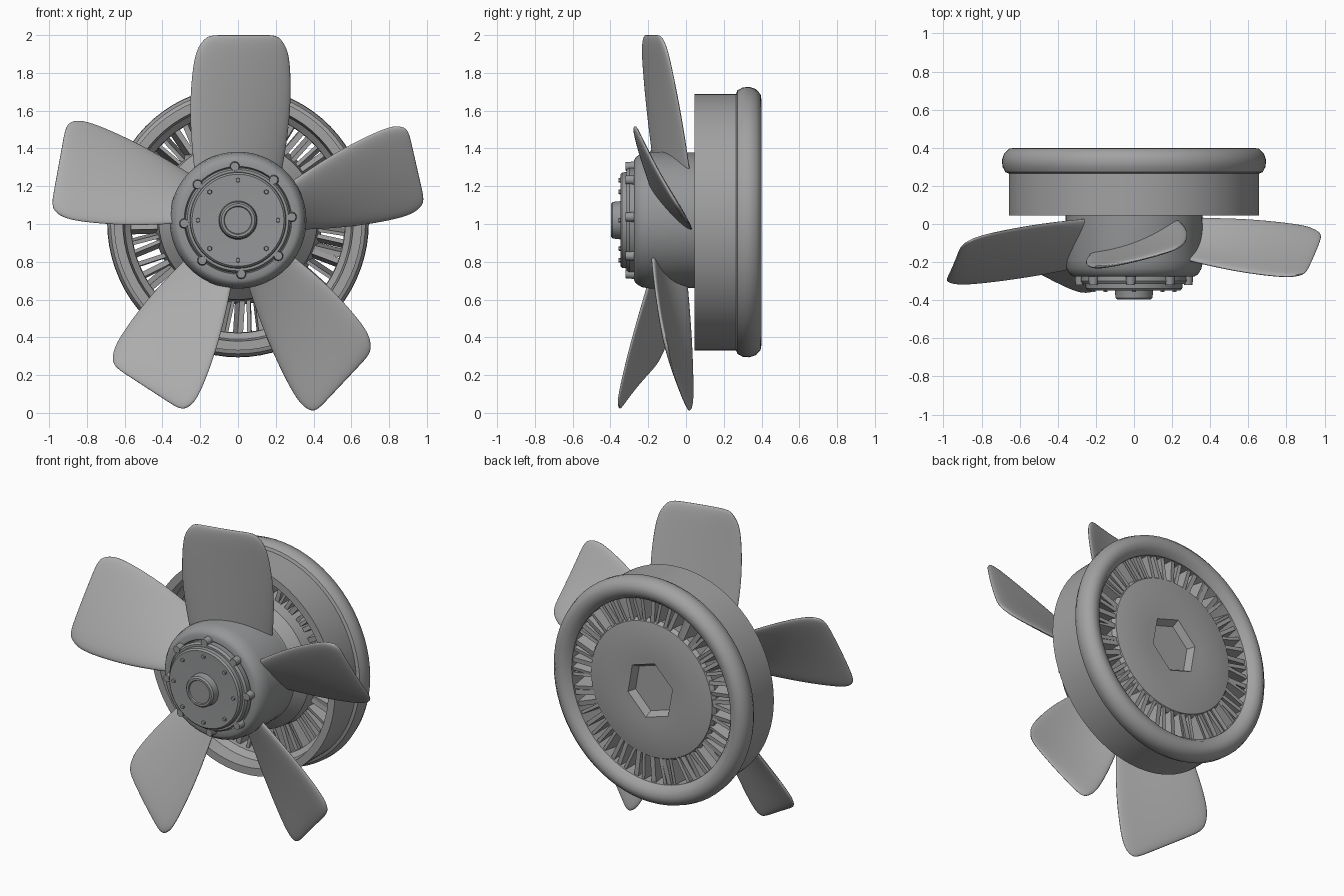
import bpy, bmesh, math, random
from mathutils import Vector, Matrix

if "Cube" in bpy.data.objects:
    bpy.data.objects.remove(bpy.data.objects["Cube"])

random.seed(4)
CZ = 1.02  # height of the fan axis


def metal(name, r, g, b):
    m = bpy.data.materials.new(name)
    m.diffuse_color = (r, g, b, 1)
    m.use_nodes = True
    m.node_tree.nodes["Principled BSDF"].inputs["Base Color"].default_value = m.diffuse_color
    return m


DARK = metal("dark_metal", 0.30, 0.305, 0.31)
MID = metal("mid_metal", 0.36, 0.36, 0.365)
BLADE = metal("blade_metal", 0.42, 0.42, 0.42)


def finish(name, bm, mat, smooth=35, loc=(0, 0, CZ)):
    bmesh.ops.remove_doubles(bm, verts=bm.verts, dist=1e-5)
    bmesh.ops.recalc_face_normals(bm, faces=bm.faces)
    me = bpy.data.meshes.new(name)
    bm.to_mesh(me)
    bm.free()
    me.materials.append(mat)
    ob = bpy.data.objects.new(name, me)
    ob.location = loc
    bpy.context.collection.objects.link(ob)
    bpy.ops.object.select_all(action='DESELECT')
    bpy.context.view_layer.objects.active = ob
    ob.select_set(True)
    if smooth:
        bpy.ops.object.shade_smooth_by_angle(angle=math.radians(smooth))
    return ob


def lathe(name, prof, mat, segs=72, closed=False, zscale=1.0, **kw):
    """Revolve (radius, y) points about the fan axis."""
    bm = bmesh.new()
    rings = []
    for i in range(segs):
        a = 2 * math.pi * i / segs
        rings.append([bm.verts.new((r * math.cos(a), y, r * math.sin(a) * zscale)) for r, y in prof])
    n = len(prof)
    for i in range(segs):
        a, b = rings[i], rings[(i + 1) % segs]
        for j in range(n if closed else n - 1):
            k = (j + 1) % n
            bm.faces.new((a[j], a[k], b[k], b[j]))
    bmesh.ops.dissolve_degenerate(bm, dist=1e-6, edges=bm.edges)
    return finish(name, bm, mat, **kw)


def studs(name, count, radius, y, size, depth, sides, phase=0.0):
    """Circle of short pegs facing forward."""
    bm = bmesh.new()
    for i in range(count):
        a = phase + 2 * math.pi * i / count
        m = Matrix.Translation((radius * math.cos(a), y, radius * math.sin(a))) @ Matrix.Rotation(math.pi / 2, 4, 'X')
        bmesh.ops.create_cone(bm, cap_ends=True, segments=sides, radius1=size, radius2=size * 0.8,
                              depth=depth, matrix=m)
    return finish(name, bm, DARK)


# Outer shroud with rolled rear lip
lathe("shroud", [(0.61, 0.045), (0.657, 0.045), (0.657, 0.265), (0.675, 0.272), (0.69, 0.30),
                 (0.693, 0.335), (0.682, 0.37), (0.655, 0.395), (0.625, 0.40), (0.59, 0.388),
                 (0.565, 0.355), (0.568, 0.16), (0.60, 0.13)],
      MID, closed=True, zscale=1.033, loc=(0, 0, 1.01))

# Rear core with a six-sided recess in its back face
core = lathe("rear_core", [(0, 0.0), (0.35, 0.0), (0.36, 0.06), (0.42, 0.12), (0.445, 0.325),
                           (0.43, 0.35), (0.32, 0.37), (0.2, 0.365), (0, 0.36)], MID)
cutter = lathe("recess_cutter", [(0, 0.32), (0.16, 0.32), (0.23, 0.43), (0, 0.43)], MID, segs=6, smooth=0)
cutter.rotation_euler = (0, 0.3, 0)
cutter.scale = (0.88, 1, 1.0)
cutter.hide_render = True
cutter.hide_set(True)
cut = core.modifiers.new("recess", 'BOOLEAN')
cut.object = cutter
cut.solver = 'EXACT'

# Stator vanes between core and shroud
bm = bmesh.new()
VANES = 60
for i in range(VANES):
    a = 2 * math.pi * (i + random.uniform(-0.15, 0.15)) / VANES
    m = (Matrix.Rotation(-a, 4, 'Y') @ Matrix.Translation((0.505, 0.265, 0))
         @ Matrix.Rotation(random.uniform(-0.2, 0.2), 4, 'X')
         @ Matrix.Rotation(random.uniform(-0.12, 0.12), 4, 'Y')
         @ Matrix.Diagonal((0.19, 0.16, random.uniform(0.018, 0.032), 1)))
    bmesh.ops.create_cube(bm, size=1, matrix=m)
finish("stator_vanes", bm, MID, smooth=0)

# Hub barrel, stepped front cover and centre cap
lathe("hub", [(0, 0.08), (0.358, 0.08), (0.362, -0.19), (0.354, -0.235), (0.335, -0.265),
              (0.318, -0.275), (0.285, -0.275), (0.28, -0.262), (0, -0.262)], DARK)
lathe("front_cover", [(0, -0.25), (0.275, -0.25), (0.278, -0.30), (0.268, -0.315), (0.255, -0.315),
                      (0.253, -0.338), (0.243, -0.348), (0.12, -0.345), (0, -0.345)], DARK)
lathe("centre_cap", [(0, -0.33), (0.105, -0.33), (0.10, -0.355), (0.097, -0.388), (0.088, -0.397),
                     (0.075, -0.397), (0.071, -0.39), (0, -0.39)], DARK, segs=40)
studs("flange_bolts", 8, 0.285, -0.29, 0.028, 0.06, 12, 0.06)
studs("cover_screws", 8, 0.212, -0.35, 0.014, 0.016, 6)

# Blades: leading and trailing corner at the root, then at the tip (world coordinates)
BLADES = {
    "top": ((-0.23, -0.16, 1.28), (0.23, 0.02, 1.27), (-0.22, -0.235, 2.0), (0.27, -0.115, 2.0)),
    "left": ((-0.22, -0.21, 1.01), (-0.20, 0.03, 1.23), (-1.0, -0.33, 1.03), (-0.90, -0.08, 1.59)),
    "lower_left": ((-0.03, -0.19, 0.70), (-0.24, 0.02, 0.85), (-0.25, -0.38, -0.02), (-0.71, -0.13, 0.28)),
    "lower_right": ((0.24, -0.18, 0.87), (0.03, 0.0, 0.75), (0.75, -0.11, 0.36), (0.365, 0.04, -0.04)),
    "right": ((0.25, -0.18, 1.20), (0.26, 0.03, 0.97), (0.89, -0.29, 1.56), (1.0, -0.02, 1.06)),
}
NU, NV = 20, 20
for side, corners in BLADES.items():
    r0, r1, t0, t1 = map(Vector, corners)
    chord = (r1 - r0 + t1 - t0).normalized()
    normal = chord.cross((t0 + t1 - r0 - r1).normalized()).normalized()
    bm = bmesh.new()
    for face_sign in (-1, 1):  # front and back skins meet at the rim
        grid = []
        for j in range(NV + 1):
            v = math.sin(j / NV * math.pi / 2)
            row = []
            for i in range(NU + 1):
                u = math.sin((2 * i / NU - 1) * math.pi / 2)
                length = v * (1 - 0.05 * abs(u) ** 10)
                p = r0.lerp(r1, (u + 1) / 2).lerp(t0.lerp(t1, (u + 1) / 2), length)
                p += chord * u * (0.028 * math.sin(math.pi * v) - 0.035 * v ** 16)
                p.y -= 0.03 * (1 - u * u) * (1 - 0.6 * v)
                rim = (1 - abs(u) ** 8) * (1 - v ** 20)
                p += normal * face_sign * 0.015 * math.sqrt(max(rim, 0))
                row.append(bm.verts.new(p))
            grid.append(row)
        for j in range(NV):
            for i in range(NU):
                bm.faces.new((grid[j][i], grid[j][i + 1], grid[j + 1][i + 1], grid[j + 1][i]))
    finish(side + "_blade", bm, BLADE, smooth=70, loc=(0, 0, 0))
